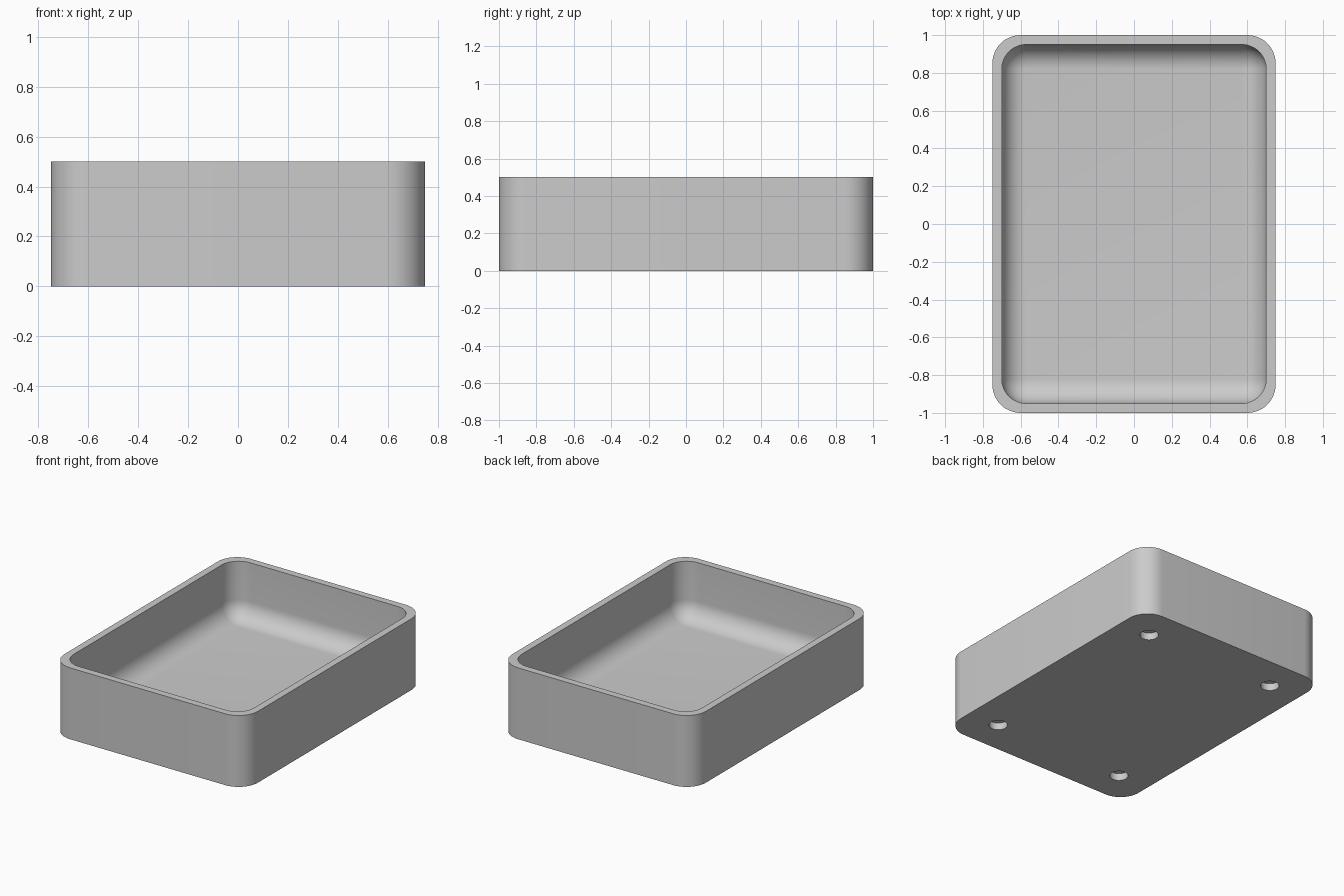
import bpy, bmesh
from math import pi, sin, cos, radians

if "Cube" in bpy.data.objects:
    bpy.data.objects.remove(bpy.data.objects["Cube"])

WIDTH, LENGTH, HEIGHT = 1.5, 2.0, 0.5
OUTER_R, INNER_R, WALL, FLOOR = 0.15, 0.13, 0.05, 0.1
HOLE_X, HOLE_Y, HOLE_R, HOLE_DEPTH = 0.51, 0.76, 0.06, 0.05
CORNER_STEPS, FILLET_STEPS = 12, 12

grey = bpy.data.materials.new("plain grey")
grey.use_nodes = True
grey.diffuse_color = (0.6, 0.6, 0.6, 1)
grey.node_tree.nodes["Principled BSDF"].inputs["Base Color"].default_value = (0.6, 0.6, 0.6, 1)


def ring(bm, inset, radius, z):
    """Rounded rectangle loop of vertices, counter-clockwise."""
    hx, hy = WIDTH / 2 - inset - radius, LENGTH / 2 - inset - radius
    verts = []
    for i, (sx, sy) in enumerate(((1, 1), (-1, 1), (-1, -1), (1, -1))):
        for k in range(CORNER_STEPS + 1):
            a = pi / 2 * (i + k / CORNER_STEPS)
            verts.append(bm.verts.new((sx * hx + radius * cos(a), sy * hy + radius * sin(a), z)))
    return verts


# Tray: outer wall, flat rim, inner wall and floor fillet as stacked rings
bm = bmesh.new()
rings = [ring(bm, 0, OUTER_R, 0), ring(bm, 0, OUTER_R, HEIGHT), ring(bm, WALL, INNER_R, HEIGHT)]
for k in range(FILLET_STEPS + 1):
    a = pi / 2 * k / FILLET_STEPS
    r = max(INNER_R * cos(a), 0)
    rings.append(ring(bm, WALL + INNER_R - r, r, FLOOR + INNER_R * (1 - sin(a))))
for lower, upper in zip(rings, rings[1:]):
    n = len(lower)
    for i in range(n):
        j = (i + 1) % n
        bm.faces.new((lower[i], lower[j], upper[j], upper[i]))
bm.faces.new(rings[0][::-1])
bm.faces.new(rings[-1])
bmesh.ops.remove_doubles(bm, verts=bm.verts, dist=1e-5)
bmesh.ops.recalc_face_normals(bm, faces=bm.faces)
mesh = bpy.data.meshes.new("tray")
bm.to_mesh(mesh)
bm.free()
mesh.materials.append(grey)
tray = bpy.data.objects.new("tray", mesh)
bpy.context.collection.objects.link(tray)

# Four blind holes in the underside, one near each corner
for sx in (-1, 1):
    for sy in (-1, 1):
        bpy.ops.mesh.primitive_cylinder_add(vertices=32, radius=HOLE_R, depth=2 * HOLE_DEPTH,
                                            location=(sx * HOLE_X, sy * HOLE_Y, 0))
        cutter = bpy.context.object
        cutter.name = "hole_cutter"
        cutter.data.materials.append(grey)
        cut = tray.modifiers.new("hole", "BOOLEAN")
        cut.operation, cut.solver, cut.object = "DIFFERENCE", "EXACT", cutter
        bpy.context.view_layer.objects.active = tray
        bpy.ops.object.modifier_apply(modifier=cut.name)
        bpy.data.objects.remove(cutter)

# Smooth rounded corners, crisp rim and base edges
bpy.ops.object.select_all(action="DESELECT")
tray.select_set(True)
bpy.context.view_layer.objects.active = tray
bpy.ops.object.shade_smooth_by_angle(angle=radians(30))
